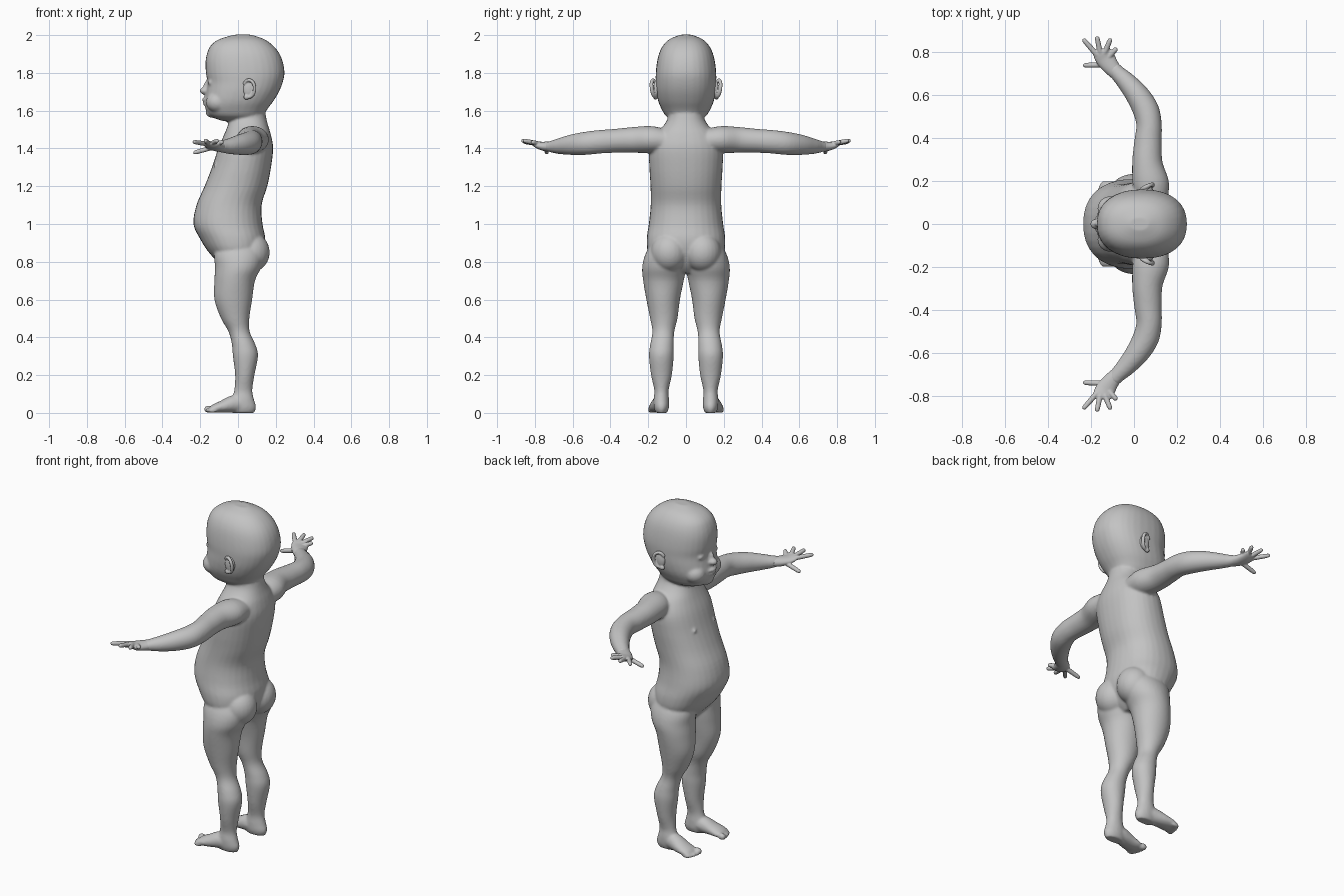
import bpy, bmesh, math
from mathutils import Vector, Matrix

if "Cube" in bpy.data.objects:
    bpy.data.objects.remove(bpy.data.objects["Cube"], do_unlink=True)

skin = bpy.data.materials.new("plain grey")
skin.use_nodes = True
skin.diffuse_color = (0.55, 0.55, 0.55, 1)
skin.node_tree.nodes["Principled BSDF"].inputs["Base Color"].default_value = (0.55, 0.55, 0.55, 1)

SIDES = (1, -1)


def spline(rows, steps):
    """Catmull-Rom interpolation of whole rows of numbers."""
    out = []
    for i in range(len(rows) - 1):
        p0, p1, p2 = rows[max(i - 1, 0)], rows[i], rows[i + 1]
        p3 = rows[min(i + 2, len(rows) - 1)]
        for k in range(steps):
            t = k / steps
            out.append([0.5 * (2 * b + (c - a) * t + (2 * a - 5 * b + 4 * c - d) * t * t
                               + (3 * b - a - 3 * c + d) * t ** 3)
                        for a, b, c, d in zip(p0, p1, p2, p3)])
    return out + [list(rows[-1])]


def loft(bm, rows, side=1, level=False, ref=(0, 0, 1), power=2.0, n=32, steps=4):
    """Skin rings (x, y, z, half width, half height) along a path; side=-1 mirrors in y."""
    rows = spline(rows, steps)
    pts = [Vector(r[:3]) for r in rows]
    rings = []
    for i, r in enumerate(rows):
        u, v = Vector((1, 0, 0)), Vector((0, 1, 0))
        if not level:
            t = (pts[min(i + 1, len(pts) - 1)] - pts[max(i - 1, 0)]).normalized()
            u = t.cross(Vector(ref)).normalized()
            v = u.cross(t)
        ring = []
        for k in range(n):
            a = math.tau * k / n
            c, s = math.cos(a), math.sin(a)
            c = math.copysign(abs(c) ** (2 / power), c)
            s = math.copysign(abs(s) ** (2 / power), s)
            p = pts[i] + u * c * r[3] + v * s * r[4]
            ring.append(bm.verts.new((p.x, p.y * side, p.z)))
        rings.append(ring)
    for a, b in zip(rings, rings[1:]):
        for k in range(n):
            bm.faces.new((a[k], a[(k + 1) % n], b[(k + 1) % n], b[k]))
    bm.faces.new(rings[0])
    bm.faces.new(rings[-1])


def stack(bm, rows, side=1, power=2.0):
    """Level rings given as (z, front x, back x, inner y, outer y)."""
    loft(bm, [((f + b) / 2, (i + o) / 2, z, (b - f) / 2, (o - i) / 2) for z, f, b, i, o in rows],
         side, level=True, power=power)


def blob(bm, centre, radii):
    m = Matrix.Translation(centre) @ Matrix.Diagonal((*radii, 1))
    bmesh.ops.create_uvsphere(bm, u_segments=24, v_segments=16, radius=1, matrix=m)


def finish(name, bm, voxel, smooth):
    """Fuse the overlapping volumes into one smooth skin."""
    bmesh.ops.recalc_face_normals(bm, faces=bm.faces)
    me = bpy.data.meshes.new(name)
    bm.to_mesh(me)
    bm.free()
    me.materials.append(skin)
    me.polygons.foreach_set("use_smooth", [True] * len(me.polygons))
    ob = bpy.data.objects.new(name, me)
    bpy.context.collection.objects.link(ob)
    r = ob.modifiers.new("Fuse", "REMESH")
    r.mode, r.voxel_size, r.use_smooth_shade = "VOXEL", voxel, True
    s = ob.modifiers.new("Soften", "SMOOTH")
    s.factor, s.iterations = 0.5, smooth
    return ob


body = bmesh.new()

# torso and neck: z, front, back, half width
torso = [(.74, -.05, .06, .06), (.78, -.09, .10, .15), (.85, -.155, .135, .20), (.92, -.20, .145, .208),
         (1.0, -.236, .13, .197), (1.1, -.22, .125, .187), (1.2, -.177, .155, .188),
         (1.3, -.138, .175, .194), (1.4, -.105, .186, .195), (1.47, -.075, .175, .165),
         (1.52, -.055, .16, .12), (1.56, -.045, .15, .097), (1.62, -.04, .14, .09)]
stack(body, [(z, f, b, -w, w) for z, f, b, w in torso], power=2.2)

# head
head = [(1.545, -.08, .10, .06), (1.57, -.145, .13, .105), (1.61, -.172, .157, .13),
        (1.65, -.176, .187, .147), (1.70, -.168, .217, .157), (1.75, -.162, .237, .16),
        (1.80, -.17, .246, .16), (1.86, -.172, .237, .153), (1.91, -.162, .215, .14),
        (1.95, -.14, .18, .118), (1.98, -.095, .135, .085), (2.002, -.02, .07, .03)]
stack(body, [(z, f, b, -w, w) for z, f, b, w in head], power=2.3)

# nose, lips and chin
blob(body, (-.178, 0, 1.705), (.026, .024, .02))
blob(body, (-.165, 0, 1.73), (.018, .014, .03))
blob(body, (-.172, 0, 1.660), (.02, .036, .010))
blob(body, (-.168, 0, 1.638), (.02, .030, .010))
blob(body, (-.135, 0, 1.590), (.036, .045, .028))

leg = [(.92, -.10, .10, .05, .17), (.84, -.125, .13, .02, .215), (.77, -.122, .122, .0, .232),
       (.70, -.125, .09, .012, .227), (.60, -.125, .075, .032, .21), (.50, -.09, .06, .045, .19),
       (.43, -.05, .062, .062, .178), (.36, -.032, .093, .065, .19), (.30, -.027, .106, .065, .196),
       (.20, -.015, .087, .075, .185), (.12, -.02, .076, .092, .168), (.07, -.035, .085, .09, .172),
       (.03, -.04, .096, .09, .17), (0, -.03, .085, .1, .16)]
foot = [(.04, .13, .042, .035, .04), (-.02, .135, .048, .045, .046), (-.08, .145, .034, .05, .033),
        (-.125, .148, .024, .052, .023), (-.145, .149, .02, .045, .014)]
arm = [(.10, .10, 1.44, .06, .055), (.08, .18, 1.447, .084, .071), (.062, .28, 1.445, .071, .068),
       (.065, .38, 1.44, .064, .063), (.07, .46, 1.435, .059, .062), (.055, .53, 1.427, .061, .061),
       (.015, .60, 1.42, .055, .055), (-.035, .66, 1.413, .045, .044),
       (-.075, .70, 1.41, .037, .034), (-.10, .73, 1.41, .032, .026)]
toes = [(-.157, .112, .020, .017), (-.154, .134, .013, .012), (-.150, .154, .013, .012),
        (-.143, .173, .012, .012), (-.133, .190, .012, .011)]

for s in SIDES:
    stack(body, leg, s)
    loft(body, foot, s)
    loft(body, arm, s)
    # toes
    for x, y, r, w in toes:
        blob(body, (x, y * s, r), (.024, w, r))
    # buttock, cheek, closed eyelid, nipple
    blob(body, (.07, .088 * s, .85), (.098, .098, .105))
    blob(body, (-.108, .072 * s, 1.645), (.062, .058, .055))
    blob(body, (-.146, .06 * s, 1.748), (.014, .028, .013))
    blob(body, (-.118, .09 * s, 1.31), (.012, .012, .012))
finish("body", body, .007, 7)

# hands: palm, four fingers and a thumb
palm = [(-.08, .70, 1.41, .033, .027), (-.11, .735, 1.41, .040, .026), (-.133, .77, 1.415, .046, .021),
        (-.146, .795, 1.425, .045, .015), (-.15, .81, 1.43, .036, .009)]
fingers = [((-.172, .785, 1.425), (-.237, .86, 1.435)), ((-.157, .795, 1.428), (-.173, .872, 1.442)),
           ((-.136, .795, 1.428), (-.108, .862, 1.442)), ((-.118, .775, 1.423), (-.08, .817, 1.435)),
           ((-.135, .74, 1.405), (-.237, .737, 1.376))]
for s, name in zip(SIDES, ("hand_left_y", "hand_right_y")):
    hand = bmesh.new()
    loft(hand, palm, s)
    for base, tip in fingers:
        a, b = Vector(base), Vector(tip)
        rows = [(*a.lerp(b, t), r, r) for t, r in
                ((0, .013), (.4, .0125), (.8, .0115), (.95, .009), (1, .004))]
        loft(hand, rows, s, n=14)
    finish(name, hand, .0035, 4)

# ears: a curled rim around a shallow bowl
rim = []
for k in range(9):
    a = math.radians(-120 + 270 * k / 8)
    rim.append((.058 + .030 * math.cos(a), .168 + .014 * math.cos(a) + .006 * math.sin(a),
                1.717 + .045 * math.sin(a), .009, .010))
for s, name in zip(SIDES, ("ear_left_y", "ear_right_y")):
    ear = bmesh.new()
    loft(ear, rim, s, ref=(0, 1, 0), n=14)
    blob(ear, (.058, .158 * s, 1.715), (.031, .015, .046))
    blob(ear, (.045, .162 * s, 1.672), (.016, .012, .014))
    finish(name, ear, .0035, 4)
